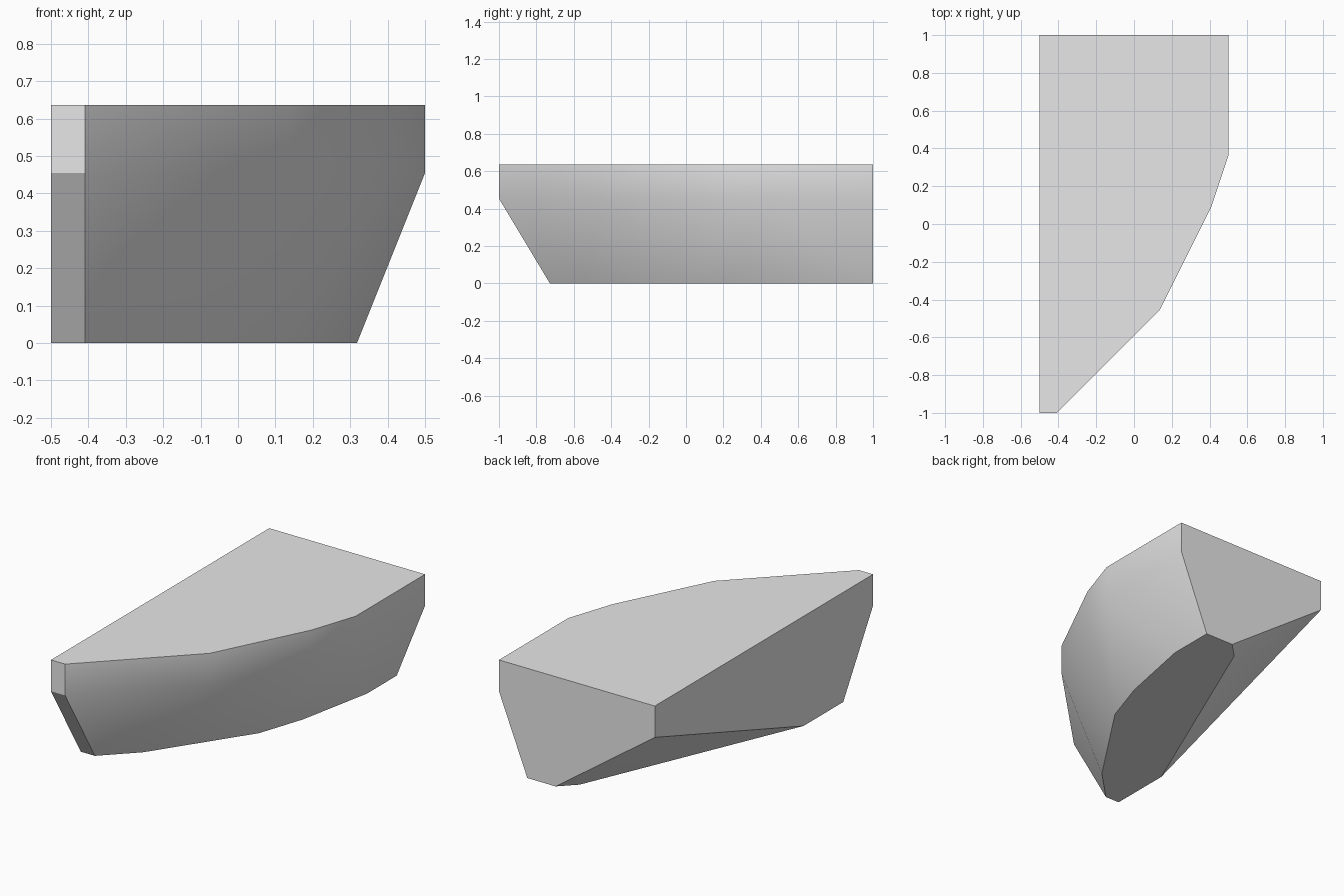
import bpy
import bmesh
import math

cube = bpy.data.objects.get("Cube")
if cube:
    bpy.data.objects.remove(cube, do_unlink=True)

# The block sits on a lattice of 1/11 unit: 11 wide, 22 long, 7 high
UNIT = 1 / 11
RIM_HEIGHT, BAND_HEIGHT = 7, 5

# Plan outlines in lattice steps from the front right-hand corner
rim_outline = [(0, 0), (1, 0), (7, 6), (10, 12), (11, 15), (11, 22), (0, 22)]
base_outline = [(0, 3), (1, 3), (3, 5), (7, 11), (8, 14), (9, 19), (9, 22),
                (7, 22), (6, 21), (0, 7)]


def add_ring(bm, outline, height):
    for x, y in outline:
        bm.verts.new(((x - 5.5) * UNIT, (y - 11) * UNIT, height * UNIT))


# Skin the vertical band and the tapering underside as one convex body
bm = bmesh.new()
add_ring(bm, rim_outline, RIM_HEIGHT)
add_ring(bm, rim_outline, BAND_HEIGHT)
add_ring(bm, base_outline, 0)
bmesh.ops.convex_hull(bm, input=bm.verts[:])
bmesh.ops.dissolve_limit(bm, angle_limit=math.radians(0.5),
                         verts=bm.verts[:], edges=bm.edges[:])
bmesh.ops.recalc_face_normals(bm, faces=bm.faces[:])

mesh = bpy.data.meshes.new("rock_block")
bm.to_mesh(mesh)
bm.free()
rock = bpy.data.objects.new("rock_block", mesh)
bpy.context.collection.objects.link(rock)

# Plain grey material
grey = bpy.data.materials.new("light_grey")
grey.use_nodes = True
colour = (0.8, 0.8, 0.8, 1)
grey.diffuse_color = colour
for node in grey.node_tree.nodes:
    if node.type == "BSDF_PRINCIPLED":
        node.inputs["Base Color"].default_value = colour
mesh.materials.append(grey)

# Rounded shading on the curved side, crisp edges elsewhere
bpy.ops.object.select_all(action="DESELECT")
rock.select_set(True)
bpy.context.view_layer.objects.active = rock
bpy.ops.object.shade_smooth_by_angle(angle=math.radians(30))
